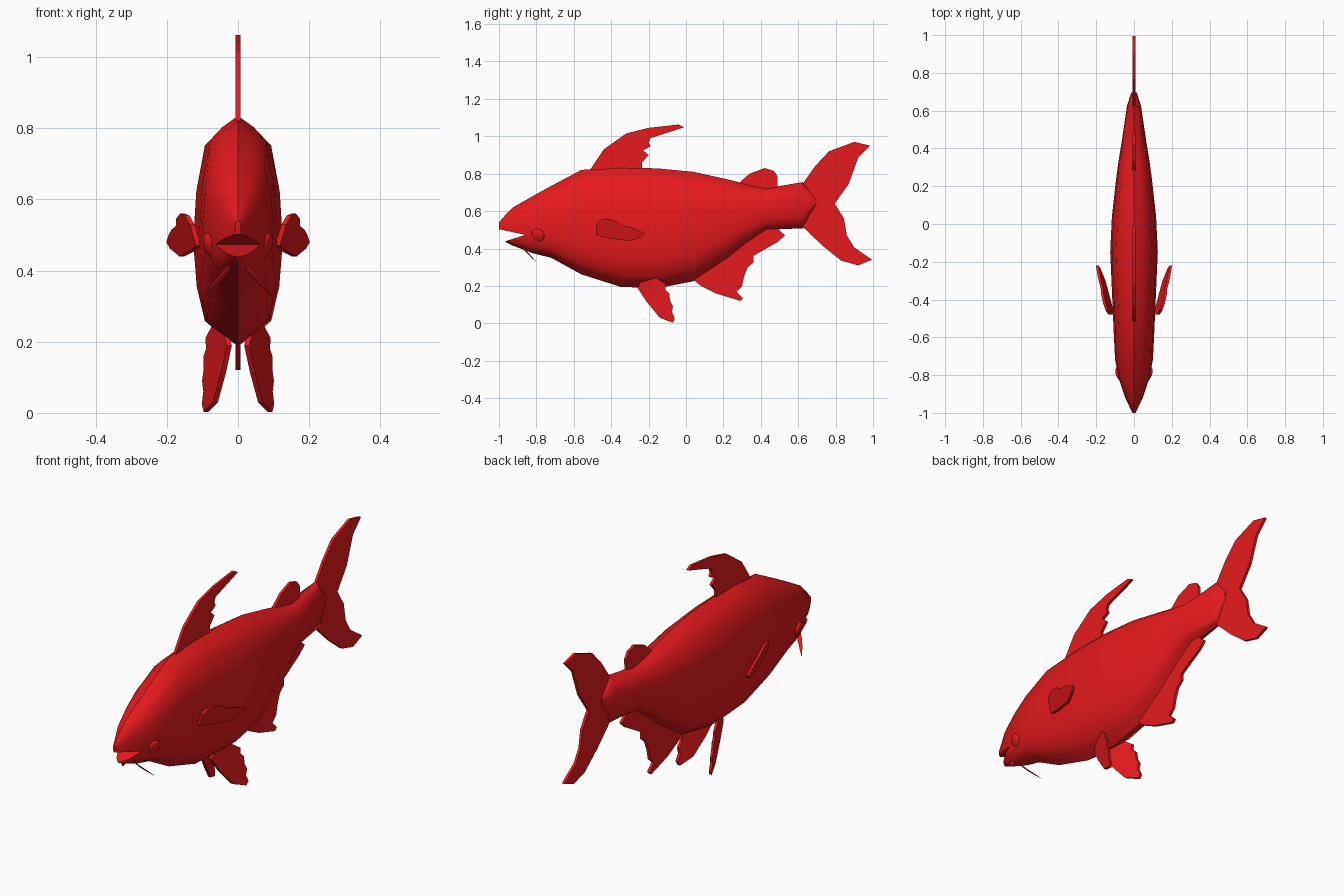
import bpy, bmesh, math
from mathutils import Vector

if "Cube" in bpy.data.objects:
    bpy.data.objects.remove(bpy.data.objects["Cube"])

red = bpy.data.materials.new("red")
red.diffuse_color = (0.8, 0.01, 0.012, 1)
red.use_nodes = True
red.node_tree.nodes["Principled BSDF"].inputs["Base Color"].default_value = red.diffuse_color


def finish(bm, name, smooth=None):
    bmesh.ops.recalc_face_normals(bm, faces=bm.faces)
    me = bpy.data.meshes.new(name)
    bm.to_mesh(me)
    bm.free()
    me.materials.append(red)
    if smooth:
        me.shade_smooth()
        me.set_sharp_from_angle(angle=math.radians(smooth))
    ob = bpy.data.objects.new(name, me)
    bpy.context.collection.objects.link(ob)
    return ob


def fin(name, outline, plane=lambda y, z: 0.0, side=1, thick=0.014):
    """Thin slab: a (y, z) outline laid on the plane x = plane(y, z)."""
    bm = bmesh.new()
    lo, hi = [[bm.verts.new((side * (plane(y, z) + d), y, z)) for y, z in outline]
              for d in (-thick / 2, thick / 2)]
    bm.faces.new(lo)
    bm.faces.new(hi)
    n = len(lo)
    for i in range(n):
        j = (i + 1) % n
        bm.faces.new((lo[i], lo[j], hi[j], hi[i]))
    return finish(bm, name)


# Body: rings of (y, bottom z, top z, half width)
stations = [(-1.0, .505, .54, .008), (-.965, .435, .58, .025), (-.925, .415, .62, .045),
            (-.82, .375, .68, .08), (-.72, .35, .735, .1), (-.56, .262, .82, .108),
            (-.35, .195, .835, .117), (-.15, .188, .828, .126), (.04, .225, .81, .117),
            (.22, .345, .77, .097), (.32, .425, .745, .084), (.43, .5, .722, .066),
            (.625, .508, .755, .037), (.695, .635, .665, .015)]
half = [(0, 1), (.38, .95), (.74, .88), (.93, .68), (1, .46), (.92, .26), (.74, .11), (.38, .05), (0, 0)]
section = half + [(-x, t) for x, t in half[-2:0:-1]]
bm = bmesh.new()
rings = [[bm.verts.new((x * w, y, b + (t - b) * f)) for x, f in section]
         for y, b, t, w in stations]
for r, s in zip(rings, rings[1:]):
    for i in range(len(r)):
        j = (i + 1) % len(r)
        bm.faces.new((r[i], r[j], s[j], s[i]))
bm.faces.new(rings[0])
bm.faces.new(rings[-1])
body = finish(bm, "body", 40)

# Mouth: a wedge cut out of the snout
cutter = fin("mouth_cutter", [(-1.1, .515), (-.985, .5), (-.86, .473), (-.955, .442), (-1.1, .40)], thick=.4)
mod = body.modifiers.new("mouth", 'BOOLEAN')
mod.operation, mod.object, mod.solver = 'DIFFERENCE', cutter, 'EXACT'
cutter.hide_render = True
bpy.context.view_layer.update()
cut = bpy.data.meshes.new_from_object(body.evaluated_get(bpy.context.evaluated_depsgraph_get()))
body.modifiers.clear()
body.data = cut
bpy.data.objects.remove(cutter)

# Fins on the centre line
fin("dorsal_fin", [(-.52, .81), (-.44, .93), (-.32, 1.015), (-.2, 1.045), (-.04, 1.063), (-.01, 1.048),
                   (-.19, .99), (-.2, .965), (-.19, .945), (-.23, .925), (-.2, .9), (-.235, .86),
                   (-.24, .76), (-.5, .74)])
fin("small_back_fin", [(.26, .73), (.34, .8), (.42, .83), (.47, .815), (.49, .785), (.488, .70), (.4, .66)])
fin("tail_fin", [(.63, .755), (.69, .84), (.765, .92), (.9, .97), (.985, .95), (.92, .885), (.87, .745),
                 (.795, .64), (.845, .56), (.86, .47), (.9, .405), (.995, .34), (.92, .31), (.83, .335),
                 (.73, .415), (.625, .515), (.62, .64)])
fin("anal_fin", [(.03, .24), (.08, .2), (.16, .16), (.29, .12), (.305, .135), (.27, .17), (.3, .2),
                 (.31, .25), (.33, .3), (.36, .325), (.36, .36), (.42, .395), (.49, .435), (.53, .47),
                 (.49, .505), (.42, .54), (.2, .42)])

# Paired parts
pectoral = [(-.48, .47), (-.48, .53), (-.455, .555), (-.42, .56), (-.37, .545), (-.35, .525), (-.3, .515),
            (-.26, .5), (-.22, .48), (-.235, .462), (-.3, .44), (-.35, .447), (-.41, .455)]
pelvic = [(-.26, .19), (-.21, .115), (-.14, .03), (-.07, .003), (-.06, .025), (-.075, .06), (-.07, .09),
          (-.085, .12), (-.09, .16), (-.11, .18), (-.11, .21), (-.16, .245), (-.24, .225)]
for side, word in ((1, "left"), (-1, "right")):
    fin(word + "_pectoral_fin", pectoral, lambda y, z: .12 + .31 * (y + .48) + .3 * (z - .5), side)
    fin(word + "_pelvic_fin", pelvic, lambda y, z: .117 + .393 * y + .051 * z, side)

    # Eye: flattened ball lying on the side of the head
    bm = bmesh.new()
    bmesh.ops.create_uvsphere(bm, u_segments=16, v_segments=10, radius=.038)
    eye = finish(bm, word + "_eye", 60)
    eye.scale = (1, 1, .4)
    eye.location = (side * .077, -.793, .47)
    eye.rotation_euler = Vector((side * .88, -.33, -.33)).to_track_quat('Z', 'Y').to_euler()

    # Barbel: tapered, slightly bent whisker under the jaw
    path = [((.012, -.885, .425), .011), ((.045, -.855, .385), .010),
            ((.072, -.828, .356), .007), ((.092, -.803, .331), .001)]
    bm = bmesh.new()
    loops = [[bm.verts.new((side * (x + .6 * r * math.cos(a)), y + r * math.cos(a + 2.2), z + r * math.sin(a)))
              for a in (k * math.tau / 8 for k in range(8))] for (x, y, z), r in path]
    for r, s in zip(loops, loops[1:]):
        for i in range(8):
            bm.faces.new((r[i], r[(i + 1) % 8], s[(i + 1) % 8], s[i]))
    bm.faces.new(loops[0])
    bm.faces.new(loops[-1])
    finish(bm, word + "_barbel", 50)
